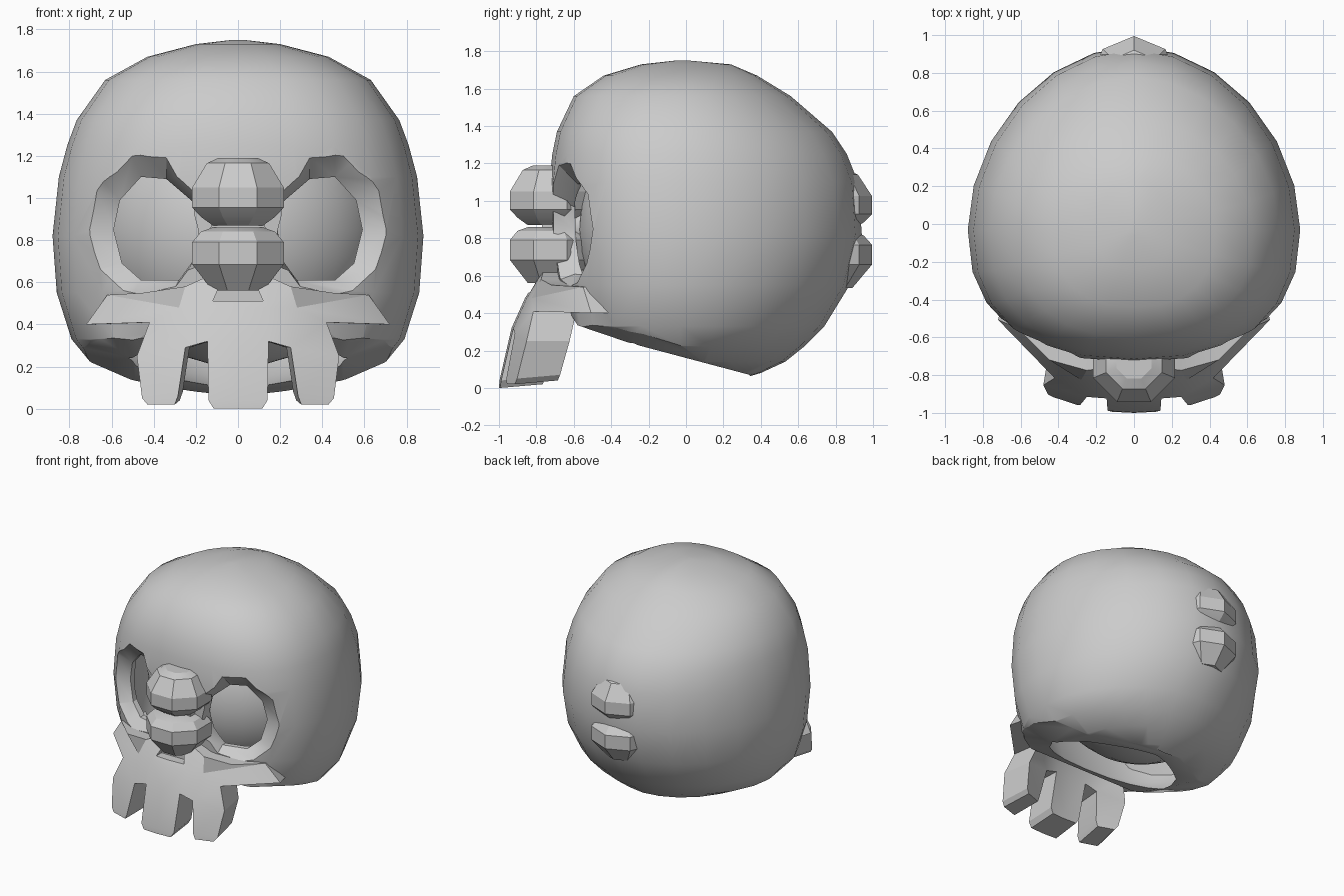
import bpy, bmesh, math
from mathutils import Vector

if "Cube" in bpy.data.objects:
    bpy.data.objects.remove(bpy.data.objects["Cube"], do_unlink=True)

bone = bpy.data.materials.new("bone_grey")
bone.use_nodes = True
bone.diffuse_color = (0.6, 0.6, 0.6, 1)
bone.node_tree.nodes["Principled BSDF"].inputs["Base Color"].default_value = (0.6, 0.6, 0.6, 1)


def finish(name, bm):
    bmesh.ops.recalc_face_normals(bm, faces=bm.faces)
    mesh = bpy.data.meshes.new(name)
    bm.to_mesh(mesh)
    bm.free()
    obj = bpy.data.objects.new(name, mesh)
    obj.data.materials.append(bone)
    bpy.context.collection.objects.link(obj)
    return obj


def loft(name, rings):
    """Skin closed loops of points and cap both ends."""
    bm = bmesh.new()
    loops = [[bm.verts.new(p) for p in ring] for ring in rings]
    n = len(loops[0])
    for a, b in zip(loops, loops[1:]):
        for i in range(n):
            j = (i + 1) % n
            bm.faces.new((a[i], a[j], b[j], b[i]))
    bm.faces.new(loops[0])
    bm.faces.new(loops[-1])
    return finish(name, bm)


def activate(obj):
    bpy.ops.object.select_all(action='DESELECT')
    obj.select_set(True)
    bpy.context.view_layer.objects.active = obj


def apply_modifiers(obj):
    activate(obj)
    for mod in list(obj.modifiers):
        bpy.ops.object.modifier_apply(modifier=mod.name)


def cut(obj, cutter):
    mod = obj.modifiers.new("cut", 'BOOLEAN')
    mod.operation, mod.solver, mod.object = 'DIFFERENCE', 'EXACT', cutter
    apply_modifiers(obj)
    bpy.data.objects.remove(cutter, do_unlink=True)


def smooth(obj, angle):
    activate(obj)
    bpy.ops.object.shade_smooth_by_angle(angle=math.radians(angle))


# Cranium: egg-shaped rings as (height, half width, front, back)
RINGS = [(.05, .15, -.35, .30), (.08, .32, -.45, .40), (.14, .53, -.55, .53),
         (.22, .70, -.61, .63), (.33, .79, -.66, .74), (.55, .86, -.69, .875),
         (.82, .88, -.72, .94), (1.1, .85, -.73, .92), (1.25, .81, -.715, .86),
         (1.37, .765, -.69, .78), (1.56, .63, -.6, .56), (1.67, .43, -.44, .38),
         (1.73, .2, -.24, .24), (1.75, .03, -.06, .02)]


def egg_ring(z, half, front, back, inset=0, segments=24):
    mid = -.03
    points = []
    for i in range(segments):
        a = 2 * math.pi * i / segments
        c, s = math.cos(a), math.sin(a)
        p = 2 / (1.9 if s > 0 else 2.4)
        depth = (back - mid if s > 0 else mid - front) - inset
        x = max(half - inset, .02) * math.copysign(abs(c) ** p, c)
        y = mid + max(depth, .02) * math.copysign(abs(s) ** p, s)
        points.append((x, y, z))
    return points


cranium = loft("cranium", [egg_ring(*r) for r in RINGS])
hollow = loft("hollow_cutter", [egg_ring(.04 + z * .91, w, f, b, .12) for z, w, f, b in RINGS])
cut(cranium, hollow)

# Sloping open underside, bevelled upward along both sides
UNDER = [(-1.2, .4), (-.62, .4), (-.58, .335), (-.3, .24), (.34, .07), (.4, -.2), (-1.2, -.2)]
cut(cranium, loft("under_cutter", [[(x, y, z + rise) for y, z in UNDER]
                                   for x, rise in ((-1.2, .2), (-.5, 0), (.5, 0), (1.2, .2))]))

# Flared eye sockets, following the curve of the brow
OUTER = [(.19, .85), (.2, 1.02), (.34, 1.2), (.51, 1.22), (.68, 1.04),
         (.71, .85), (.67, .66), (.58, .54), (.3, .57), (.2, .66)]
INNER = [(.17, .85), (.2, .97), (.34, 1.09), (.46, 1.1), (.56, .99),
         (.59, .85), (.55, .69), (.46, .61), (.28, .61), (.2, .72)]


def brow(x):
    return -.03 - .69 * (1 - (x / .875) ** 2.4) ** (1 / 2.4)


for side in (-1, 1):
    rings = []
    for t, push in ((3, 0), (0, 0), (0, .15)):
        ring = []
        for (xo, zo), (xi, zi) in zip(OUTER, INNER):
            start = Vector((xi, brow(xi) + .11, zi))
            p = start.lerp(Vector((xo, brow(xo), zo)), t)
            ring.append((side * p.x, p.y + push, p.z))
        rings.append(ring)
    cut(cranium, loft("eye_cutter", rings))
smooth(cranium, 32)

# Smooth inner core seen through the sockets and the underside
bpy.ops.mesh.primitive_uv_sphere_add(segments=32, ring_count=16, radius=1, location=(0, .04, .85))
core = bpy.context.object
core.name = "inner_core"
core.scale = (.68, .62, .65)
core.data.materials.append(bone)
bpy.ops.object.shade_smooth()

# Upper jaw with three teeth: half of the front as quads, then thickened and mirrored
QUADS = [((0, 0), (.115, 0), (.14, .04), (0, .04)),
         ((0, .04), (.14, .04), (.145, .32), (0, .32)),
         ((0, .32), (.145, .32), (.145, .48), (0, .48)),
         ((.145, .32), (.25, .29), (.28, .48), (.145, .48)),
         ((.3, .02), (.43, .02), (.455, .05), (.285, .06)),
         ((.285, .06), (.455, .05), (.48, .25), (.25, .29)),
         ((.25, .29), (.48, .25), (.42, .41), (.28, .48)),
         ((.28, .48), (.42, .41), (.72, .4), (.62, .54)),
         ((0, .48), (.145, .48), (.14, .63), (0, .64)),
         ((.145, .48), (.28, .48), (.25, .58), (.14, .63)),
         ((.28, .48), (.62, .54), (.45, .55), (.25, .58))]


def jaw_point(x, z):
    cheek = .55 * max(x - .43, 0) if z > .35 else 0
    return (x, -1 + .05 * z + .5 * z * z + .45 * x * x + cheek, z)


bm = bmesh.new()
for quad in QUADS:
    bm.faces.new([bm.verts.new(jaw_point(x, z)) for x, z in quad])
bmesh.ops.remove_doubles(bm, verts=bm.verts, dist=.0005)
back = bmesh.ops.extrude_face_region(bm, geom=bm.faces[:], use_keep_orig=True)
for v in back["geom"]:
    if isinstance(v, bmesh.types.BMVert):
        v.co += Vector((-.08 * v.co.x, .23, .02 if v.co.z < .2 else 0))
# Drop the walls on the centre plane so the halves join
bmesh.ops.delete(bm, geom=[f for f in bm.faces if all(abs(v.co.x) < 1e-4 for v in f.verts)],
                 context='FACES')
jaw = finish("upper_jaw_and_teeth", bm)
mirror = jaw.modifiers.new("mirror", 'MIRROR')
mirror.use_clip = True
apply_modifiers(jaw)

# Nose notch
nose = [(-.12, .51), (.12, .51), (.08, .6), (-.08, .6)]
cut(jaw, loft("nose_cutter", [[(x, y, z) for x, z in nose] for y in (-1, -.77)]))
smooth(jaw, 25)

# Bone driven through the skull: a shaft with two knobs at each end
KNOBS = {"upper": [(1.19, .10), (1.165, .16), (1.05, .235), (.955, .235), (.91, .19), (.87, .13)],
         "lower": [(.86, .13), (.84, .19), (.79, .235), (.685, .235), (.56, .13)]}
for end, y, drop, phase in (("front", -.725, 0, .5), ("back", .76, .025, 0)):
    for level, profile in KNOBS.items():
        rings = [[(r * math.cos(a), y + r * math.sin(a), z - drop)
                  for a in [math.pi * (i + phase) / 4 for i in range(8)]] for z, r in profile]
        smooth(loft(f"{end}_{level}_knob", rings), 20)
shaft = loft("bone_shaft", [[(.13 * math.cos(a), y, .86 + .13 * math.sin(a))
                            for a in [math.pi * i / 4 for i in range(8)]] for y in (-.77, .85)])
smooth(shaft, 50)
